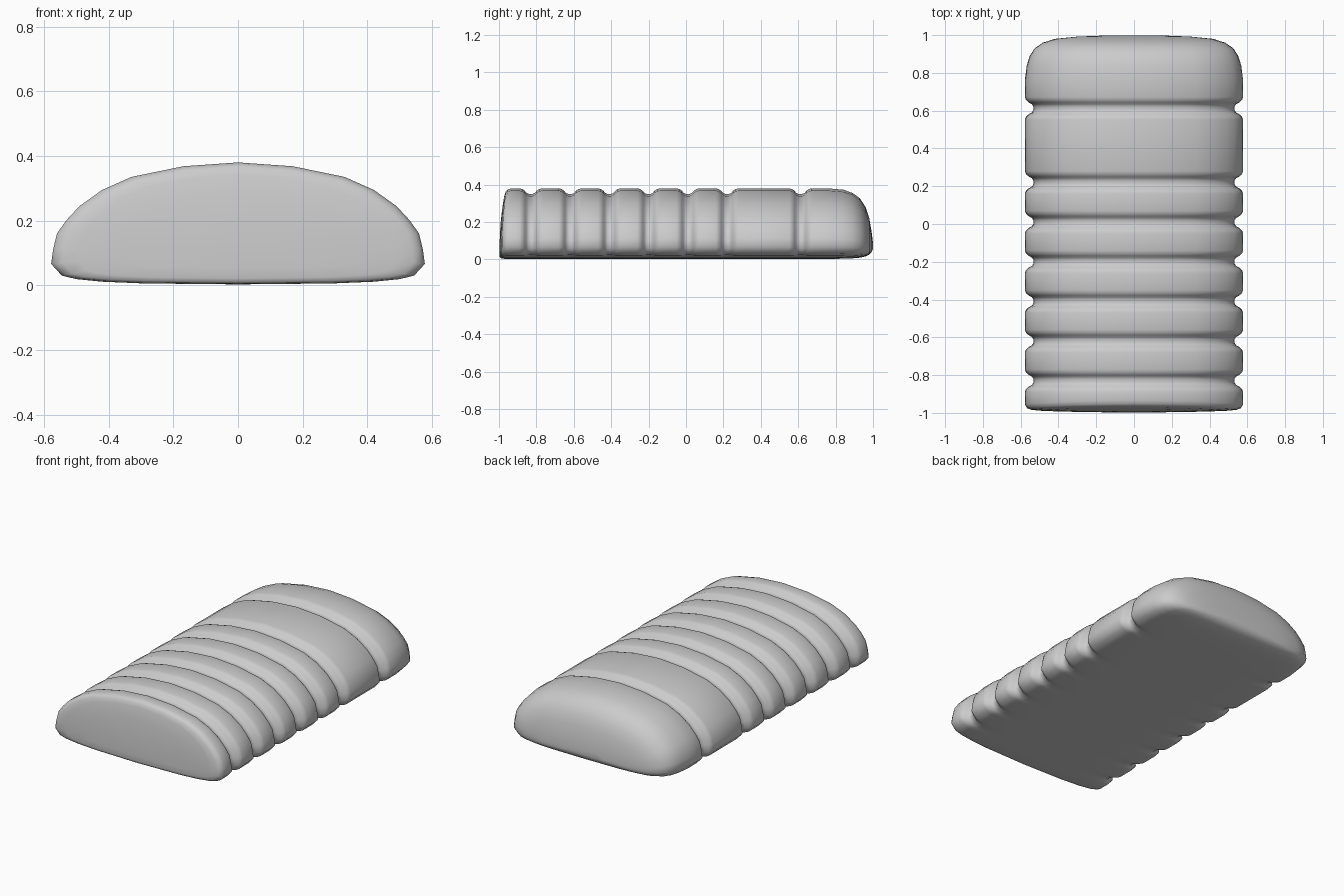
import bpy, bmesh

if "Cube" in bpy.data.objects:
    bpy.data.objects.remove(bpy.data.objects["Cube"])

# Half cross-section (x, z), from bottom centre up to the crown
half = [(0, 0.003), (0.3, 0.006), (0.42, 0.011), (0.5, 0.019), (0.545, 0.03), (0.578, 0.066),
        (0.572, 0.11), (0.56, 0.16), (0.53, 0.202), (0.49, 0.245), (0.42, 0.295),
        (0.33, 0.335), (0.17, 0.368), (0, 0.38)]
section = half + [(-x, z) for x, z in half[-2:0:-1]]

rings = []


def add_ring(y, sx, top, bottom=0.0):
    k = (top - bottom) / 0.38
    rings.append([(x * sx, y, bottom + z * k) for x, z in section])


def add_front_ring(s, setback):
    # Slanted, slightly domed front face, shrunk about its middle
    ring = []
    for x, z in section:
        px, pz = x * s, 0.13 + (z - 0.13) * s
        y = -0.998 + 0.035 * (pz / 0.38) ** 2.5 + 0.012 * (px / 0.578) ** 2
        ring.append((px, y + setback, pz))
    rings.append(ring)


# Front face and its soft rim
for s, setback in [(0.25, 0), (0.6, 0), (0.85, 0), (0.94, 0.003), (0.98, 0.011), (1.0, 0.03)]:
    add_front_ring(s, setback)

# Ribbed body: a rounded groove at each centre
groove = [(-0.06, 1.0), (-0.045, 0.99), (-0.032, 0.967), (-0.022, 0.935), (-0.01, 0.922),
          (0.01, 0.922), (0.022, 0.935), (0.032, 0.967), (0.045, 0.99), (0.06, 1.0)]
centres = [-0.83 + 0.21 * i for i in range(6)] + [0.612]
for c in centres:
    for dy, s in groove:
        add_ring(c + dy, s, 0.38 * s)

# Rounded back end: y, width factor, top, bottom
for st in [(0.76, 1, 0.38, 0), (0.84, 0.982, 0.373, 0.001), (0.89, 0.955, 0.356, 0.003),
           (0.93, 0.91, 0.327, 0.007), (0.96, 0.835, 0.28, 0.014), (0.98, 0.725, 0.22, 0.024),
           (0.992, 0.52, 0.15, 0.038), (0.999, 0.22, 0.095, 0.055)]:
    add_ring(*st)

# Loft the rings into one closed shell
bm = bmesh.new()
loops = [[bm.verts.new(p) for p in ring] for ring in rings]
n = len(section)
for a, b in zip(loops, loops[1:]):
    for i in range(n):
        j = (i + 1) % n
        bm.faces.new((a[i], a[j], b[j], b[i]))
bm.faces.new(loops[0])
bm.faces.new(loops[-1])
bmesh.ops.recalc_face_normals(bm, faces=bm.faces)
mesh = bpy.data.meshes.new("ribbed_body")
bm.to_mesh(mesh)
bm.free()
body = bpy.data.objects.new("ribbed_body", mesh)
bpy.context.collection.objects.link(body)
bpy.context.view_layer.objects.active = body
body.select_set(True)
bpy.ops.object.shade_smooth_by_angle(angle=1.05)
